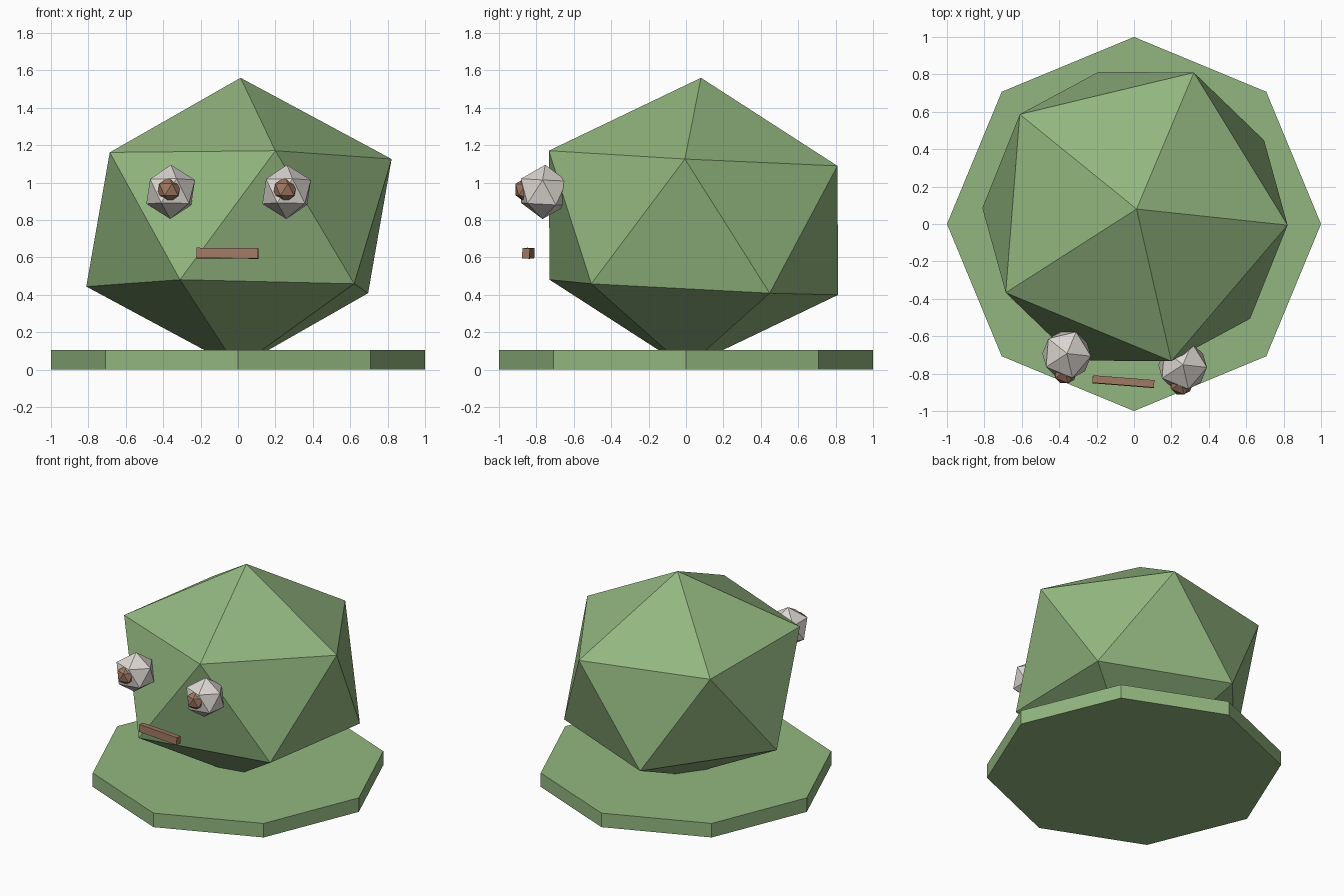
import bpy
from math import radians

cube = bpy.data.objects.get("Cube")
if cube:
    bpy.data.objects.remove(cube, do_unlink=True)


def material(name, rgb):
    m = bpy.data.materials.new(name)
    m.use_nodes = True
    m.diffuse_color = (*rgb, 1)
    bsdf = next(n for n in m.node_tree.nodes if n.type == "BSDF_PRINCIPLED")
    bsdf.inputs["Base Color"].default_value = (*rgb, 1)
    return m


green = material("leaf green", (0.29, 0.47, 0.215))
white = material("warm white", (0.72, 0.68, 0.64))
brown = material("brown", (0.34, 0.185, 0.12))

# Everything on the head shares the same slight tilt and turn
TILT = (radians(-3), radians(0.4), radians(-4.5))


def finish(name, mat, scale=(1, 1, 1)):
    ob = bpy.context.object
    ob.name = name
    ob.scale = scale
    ob.data.materials.append(mat)
    return ob


def gem(name, mat, location, radius, flatten=1):
    bpy.ops.mesh.primitive_ico_sphere_add(subdivisions=1, radius=1,
                                          location=location, rotation=TILT)
    return finish(name, mat, (radius, radius, radius * flatten))


# Octagonal base slab with corners on the axes
bpy.ops.mesh.primitive_cylinder_add(vertices=8, radius=1, depth=0.105,
                                    location=(0, 0, 0.0525))
finish("base", green)

# Faceted, slightly squashed head
gem("head", green, (0.005, 0.04, 0.785), 0.911, 0.852)

# Eyes and pupils
for side, x, y in (("right", -0.36, -0.70), ("left", 0.26, -0.76)):
    gem(side + "_eye", white, (x, y, 0.95), 0.145)
    gem(side + "_pupil", brown, (x - 0.008, y - 0.092, 0.96), 0.07)

# Mouth bar
bpy.ops.mesh.primitive_cube_add(size=1, location=(-0.057, -0.843, 0.622),
                                rotation=TILT)
finish("mouth", brown, (0.33, 0.04, 0.055))
